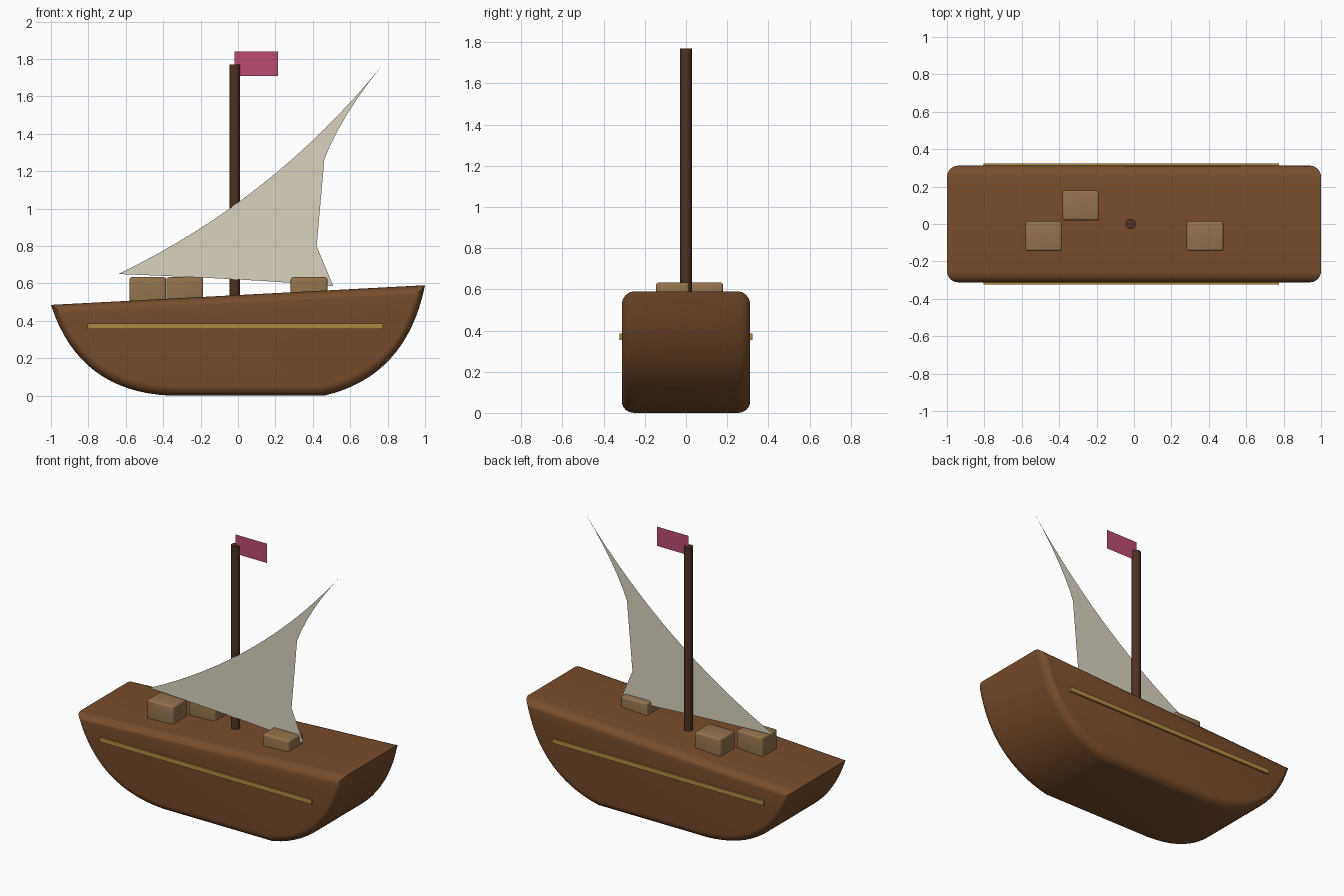
import bpy, bmesh, math
from mathutils import Vector

if "Cube" in bpy.data.objects:
    bpy.data.objects.remove(bpy.data.objects["Cube"])


def material(name, rgb):
    m = bpy.data.materials.new(name)
    m.diffuse_color = (*rgb, 1)
    m.use_nodes = True
    m.node_tree.nodes["Principled BSDF"].inputs["Base Color"].default_value = m.diffuse_color
    return m


WOOD = material("hull_wood", (0.19, 0.075, 0.025))
DARK = material("mast_wood", (0.075, 0.032, 0.017))
CLOTH = material("sail_cloth", (0.70, 0.65, 0.53))
PINK = material("flag_cloth", (0.50, 0.07, 0.17))
GOLD = material("trim_gold", (0.42, 0.25, 0.05))
CRATE = material("crate_wood", (0.29, 0.17, 0.075))


def finish(name, bm, mat, smooth=None):
    bmesh.ops.recalc_face_normals(bm, faces=bm.faces[:])
    me = bpy.data.meshes.new(name)
    bm.to_mesh(me)
    bm.free()
    me.materials.append(mat)
    ob = bpy.data.objects.new(name, me)
    bpy.context.collection.objects.link(ob)
    if smooth:
        bpy.ops.object.select_all(action='DESELECT')
        ob.select_set(True)
        bpy.context.view_layer.objects.active = ob
        bpy.ops.object.shade_smooth_by_angle(angle=math.radians(smooth))
    return ob


def bezier(a, c, b, n=16):
    # quadratic curve from a to b, end point left out
    a, b, c = Vector(a), Vector(b), Vector(c)
    return [a * (1 - t) ** 2 + c * 2 * t * (1 - t) + b * t * t
            for t in (i / n for i in range(n))]


def box(name, lo, hi, mat, bevel=0):
    bm = bmesh.new()
    bmesh.ops.create_cube(bm, size=1)
    for v in bm.verts:
        v.co = [l + (c + 0.5) * (h - l) for c, l, h in zip(v.co, lo, hi)]
    if bevel:
        bmesh.ops.bevel(bm, geom=bm.edges[:], offset=bevel, segments=3,
                        profile=0.5, affect='EDGES')
    return finish(name, bm, mat, 30 if bevel else None)


# Hull: side profile lofted across the beam with rounded rims
profile = (bezier((1, 0.59), (0.9, 0.1), (0.46, 0))
           + bezier((0.46, 0), (0.05, 0), (-0.36, 0), 1)
           + bezier((-0.36, 0), (-0.85, 0.02), (-1, 0.485))
           + [Vector((-1, 0.485))])
R, HALF, STEPS = 0.06, 0.312, 6
rim = [(R * (1 - math.cos(a)), HALF - R + R * math.sin(a))
       for a in (math.pi / 2 * i / STEPS for i in range(STEPS + 1))]
stations = [(d, -y) for d, y in reversed(rim)] + rim
bm = bmesh.new()
rings = [[bm.verts.new((p.x * (1 - d), y, 0.27 + (p.y - 0.27) * (1 - d / 0.29)))
          for p in profile] for d, y in stations]
n = len(profile)
for r0, r1 in zip(rings, rings[1:]):
    for i in range(n):
        j = (i + 1) % n
        bm.faces.new((r0[i], r0[j], r1[j], r1[i]))
bm.faces.new(rings[0])
bm.faces.new(rings[-1])
finish("hull", bm, WOOD, 30)

# Trim strips on both sides
for name, s in (("trim_front", -1), ("trim_back", 1)):
    ys = sorted((s * 0.30, s * 0.323))
    box(name, (-0.805, ys[0], 0.355), (0.775, ys[1], 0.385), GOLD)

# Mast
bm = bmesh.new()
bmesh.ops.create_cone(bm, cap_ends=True, segments=24, radius1=0.028,
                      radius2=0.028, depth=1.27)
bmesh.ops.translate(bm, verts=bm.verts[:], vec=(-0.018, 0, 1.135))
finish("mast", bm, DARK, 30)

# Sail: flat triangle with hollow edges
A, B, C = (-0.64, 0.65), (0.51, 0.585), (0.77, 1.765)
outline = (bezier(A, (0.1, 0.622), B) + bezier(B, (0.19, 1.05), C)
           + bezier(C, (0.19, 1.05), A))
bm = bmesh.new()
bm.faces.new([bm.verts.new((p.x, -0.03, p.y)) for p in outline])
bmesh.ops.triangulate(bm, faces=bm.faces[:])
finish("sail", bm, CLOTH)

# Flag
bm = bmesh.new()
bm.faces.new([bm.verts.new((x, 0, z)) for x, z in
              ((-0.018, 1.71), (0.215, 1.71), (0.215, 1.84), (-0.018, 1.84))])
finish("flag", bm, PINK)

# Deck crates
for i, (x, y) in enumerate(((-0.482, -0.065), (-0.284, 0.1), (0.38, -0.065))):
    box(f"crate_{i + 1}", (x - 0.098, y - 0.08, 0.46),
        (x + 0.098, y + 0.08, 0.633), CRATE, 0.012)
